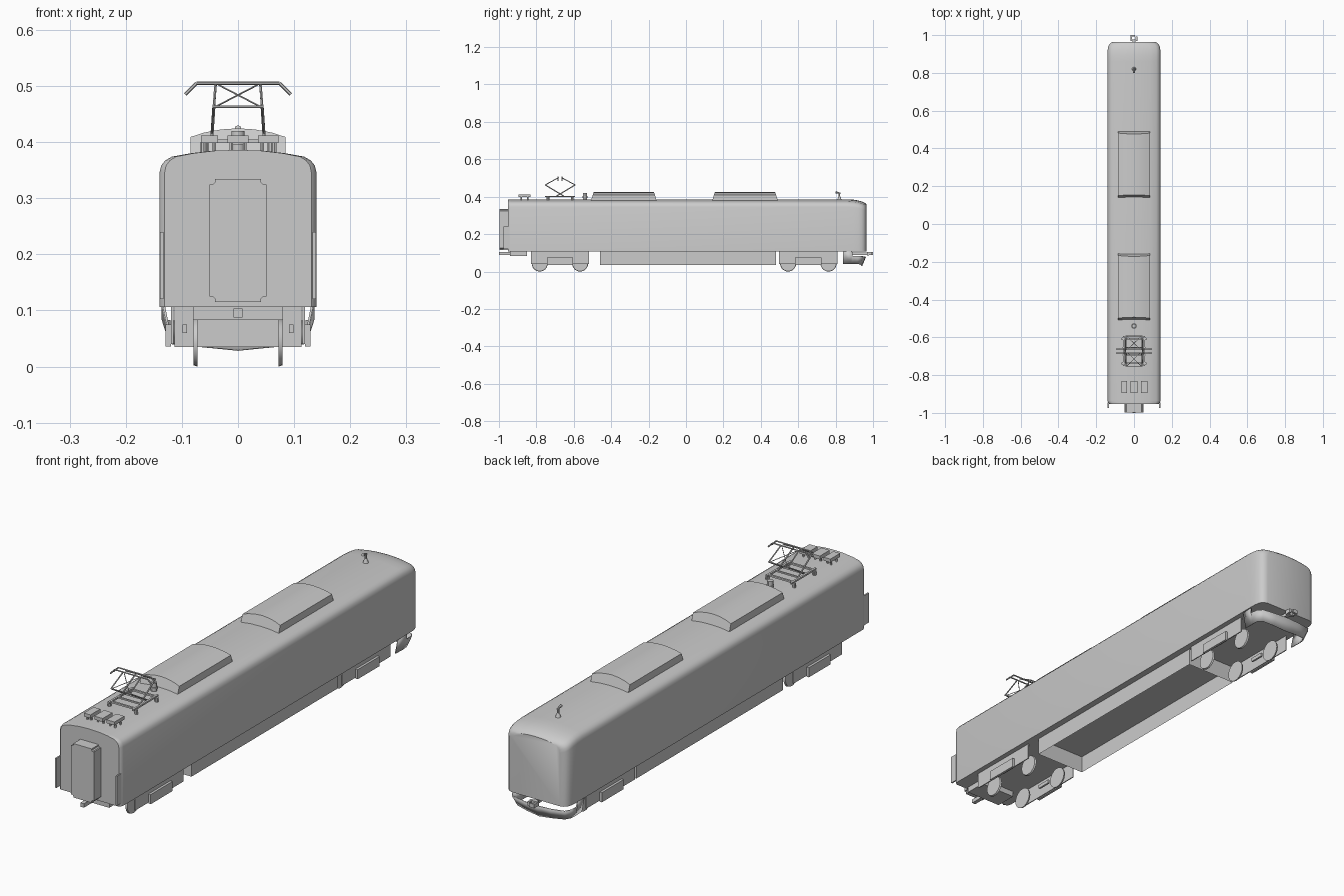
import bpy, bmesh, math
from mathutils import Vector, Matrix

if "Cube" in bpy.data.objects:
    bpy.data.objects.remove(bpy.data.objects["Cube"])


def finish(name, bm, smooth=None):
    bmesh.ops.recalc_face_normals(bm, faces=bm.faces)
    me = bpy.data.meshes.new(name)
    bm.to_mesh(me)
    bm.free()
    ob = bpy.data.objects.new(name, me)
    bpy.context.collection.objects.link(ob)
    if smooth:
        bpy.ops.object.select_all(action='DESELECT')
        ob.select_set(True)
        bpy.context.view_layer.objects.active = ob
        bpy.ops.object.shade_smooth_by_angle(angle=math.radians(smooth))
    return ob


def add_box(bm, x0, x1, y0, y1, z0, z1):
    m = Matrix.Translation(((x0 + x1) / 2, (y0 + y1) / 2, (z0 + z1) / 2))
    m = m @ Matrix.Diagonal((x1 - x0, y1 - y0, z1 - z0, 1))
    bmesh.ops.create_cube(bm, size=1, matrix=m)


def boxes(name, *dims):
    bm = bmesh.new()
    for d in dims:
        add_box(bm, *d)
    return finish(name, bm)


def add_rod(bm, a, b, r, r2=None, seg=6):
    a, b = Vector(a), Vector(b)
    d = b - a
    m = Matrix.Translation((a + b) / 2) @ d.to_track_quat('Z', 'Y').to_matrix().to_4x4()
    bmesh.ops.create_cone(bm, cap_ends=True, segments=seg, radius1=r,
                          radius2=r if r2 is None else r2, depth=d.length, matrix=m)


def loft(name, rings, smooth=30):
    bm = bmesh.new()
    vs = [[bm.verts.new(p) for p in ring] for ring in rings]
    n = len(vs[0])
    for a, b in zip(vs, vs[1:]):
        for i in range(n):
            bm.faces.new((a[i], a[(i + 1) % n], b[(i + 1) % n], b[i]))
    bm.faces.new(vs[0])
    bm.faces.new(vs[-1])
    return finish(name, bm, smooth)


def mirrored(half):
    # half goes from the outer bottom to the centre line
    return half + [(-x, z) for x, z in reversed(half) if x > 0]


# car body: one cross-section, rounded towards the cab end
section = mirrored([(.14, .106), (.14, .345), (.137, .358), (.13, .367), (.118, .374),
                    (.085, .38), (.045, .3845), (0, .386)])
stations = [(-.952, .131, 0), (-.946, .137, 0), (-.935, .14, 0), (.86, .14, 0),
            (.895, .14, .002), (.92, .1395, .006), (.938, .137, .011),
            (.95, .132, .016), (.959, .123, .021), (.964, .108, .026)]
loft('car_body', [[(x * w / .14, y, z - drop * max(0, (z - .106) / .28)) for x, z in section]
                  for y, w, drop in stations], 35)

# gangway and the side guards next to it
bm = bmesh.new()
add_box(bm, -.051, .051, -.998, -.95, .115, .334)
bmesh.ops.bevel(bm, geom=[e for e in bm.edges if abs(e.verts[0].co.y - e.verts[1].co.y) > .01],
                offset=.01, segments=3, affect='EDGES')
finish('gangway', bm, 30)
boxes('end_side_guards', *[(s * .136 - .003, s * .136 + .003, -.975, -.945, .12, .24)
                           for s in (-1, 1)])

# roof cooling units with arched tops and slanted ends
def unit_ring(y, s):
    pts = [(.085, .37), (.085, .409), (.06, .417), (.03, .4225), (0, .4245)]
    return [(x, y + s * (.016 * (z - .37) / .05), z) for x, z in mirrored(pts)]

for i, y0 in enumerate((-.511, .137)):
    loft('roof_cooler_%d' % i, [unit_ring(y0, 1), unit_ring(y0 + .357, -1)], 25)

# roof equipment boxes on short feet
bm = bmesh.new()
for x0, x1 in ((-.066, -.036), (-.019, .019), (.036, .072)):
    add_box(bm, x0, x1, -.895, -.832, .398, .412)
    for y in (-.88, -.847):
        for x in (x0 + .007, x1 - .007):
            add_rod(bm, (x, y, .376), (x, y, .399), .004)
finish('roof_boxes', bm)

# surge arrester
bm = bmesh.new()
add_rod(bm, (0, -.54, .384), (0, -.54, .42), .012, .012, 12)
add_rod(bm, (0, -.54, .395), (0, -.54, .402), .015, .015, 12)
finish('surge_arrester', bm, 30)

# horn on the cab roof
bm = bmesh.new()
add_rod(bm, (0, .82, .382), (0, .82, .402), .012, .005, 12)
add_rod(bm, (0, .82, .40), (0, .82, .42), .004, .004, 8)
add_rod(bm, (0, .826, .418), (0, .80, .424), .003, .006, 8)
finish('roof_horn', bm, 30)

# pantograph
cy = -.673
bm = bmesh.new()
for s in (-1, 1):
    add_box(bm, s * .055 - .004, s * .055 + .004, cy - .08, cy + .08, .398, .405)
    add_box(bm, -.06, .06, cy + s * .065 - .004, cy + s * .065 + .004, .398, .405)
    add_box(bm, -.06, .06, cy + s * .02 - .003, cy + s * .02 + .003, .399, .405)
    for t in (-1, 1):
        add_rod(bm, (s * .06, cy + t * .065, .376), (s * .06, cy + t * .065, .40), .007, None, 8)
finish('pantograph_base', bm)
bm = bmesh.new()
for t in (-1, 1):
    knee, top = cy + t * .08, cy + t * .008
    for s in (-1, 1):
        add_rod(bm, (s * .047, cy - t * .02, .403), (s * .043, knee, .463), .003)
        add_rod(bm, (s * .043, knee, .463), (s * .04, top, .502), .0025)
        add_rod(bm, (s * .04, knee, .463), (-s * .035, top, .502), .0015)
    add_rod(bm, (-.045, knee, .463), (.045, knee, .463), .0025)
    # collector strip with drooping horns
    bow = [(-.094, .485), (-.074, .505), (.074, .505), (.094, .485)]
    for a, b in zip(bow, bow[1:]):
        y = cy + t * .011
        add_rod(bm, (a[0], y, a[1]), (b[0], y, b[1]), .003)
finish('pantograph_arms', bm)

# underfloor skirt, open at the bottom
bm = bmesh.new()
add_box(bm, -.113, .113, -.46, .48, .035, .107)
bmesh.ops.delete(bm, geom=[f for f in bm.faces if abs(f.normal.z) > .5], context='FACES')
finish('underfloor_skirt', bm)

# bogies
for i, by in enumerate((-.674, .654)):
    bm = bmesh.new()
    for s in (-1, 1):
        for y in (by - .108, by + .108):
            add_rod(bm, (s * .072, y, .043), (s * .079, y, .043), .043, .041, 24)
    finish('wheels_%d' % i, bm, 30)
    bm = bmesh.new()
    for s in (-1, 1):
        add_box(bm, s * .117 - .002, s * .117 + .002, by - .156, by + .156, .04, .107)
        add_box(bm, s * .124 - .005, s * .124 + .005, by - .07, by + .07, .036, .075)
        add_box(bm, s * .095 - .004, s * .095 + .004, by - .03, by + .03, .06, .075)
    finish('bogie_side_frames_%d' % i, bm)

# headstock and plain coupler at the gangway end
boxes('headstock', (-.08, .08, -.94, -.85, .083, .107))
boxes('gangway_coupler', (-.008, .008, -1.0, -.93, .087, .103))

# cab pilot: tapered band wrapping round the end
bm = bmesh.new()
half = [(.134, .84, .107), (.136, .888, .107), (.136, .89, .083), (.134, .925, .082),
        (.118, .947, .08), (.06, .958, .078)]
path = half + [(0, .962, .078)] + [(-x, y, z) for x, y, z in reversed(half)]
rows = []
for x, y, z in path:
    inset = .02 * max(0, (y - .84) / .12)
    low = .04 - .012 * (1 - min(1, abs(x) / .134))
    rows.append((bm.verts.new((x, y, z)), bm.verts.new((x * .9, y - inset, low))))
for a, b in zip(rows, rows[1:]):
    bm.faces.new((a[0], b[0], b[1], a[1]))
ob = finish('cab_pilot', bm, 30)
sol = ob.modifiers.new('thickness', 'SOLIDIFY')
sol.thickness = .004

# cab coupler with knuckle
bm = bmesh.new()
add_box(bm, -.008, .008, .88, .975, .088, .102)
add_box(bm, -.018, .018, .968, .978, .086, .104)
add_box(bm, -.018, -.010, .976, 1.0, .087, .103)
add_box(bm, .009, .018, .976, .992, .087, .103)
add_box(bm, -.012, .004, .993, 1.0, .087, .103)
finish('cab_coupler', bm)
